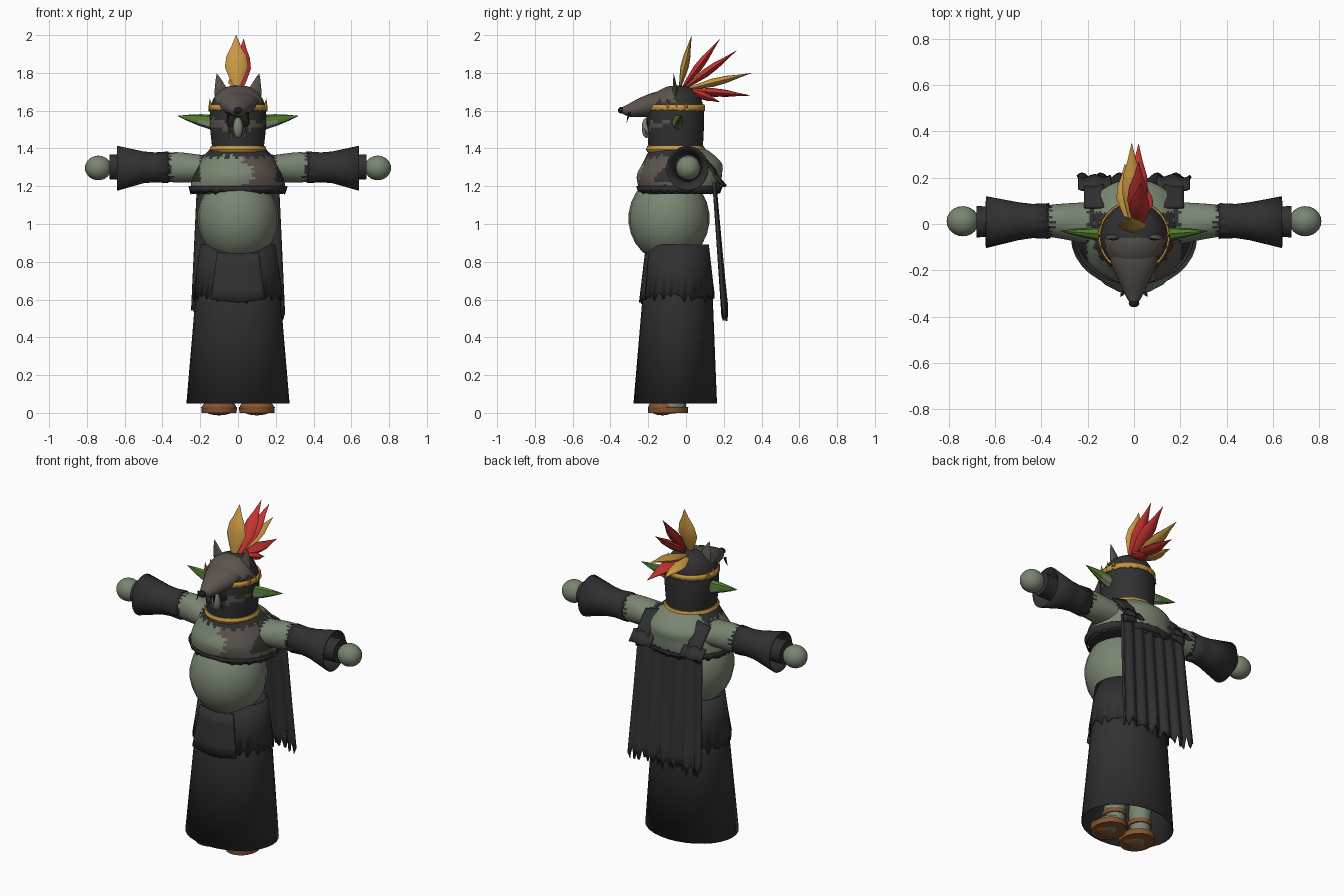
import bpy, bmesh, math
from mathutils import Vector, Matrix

if "Cube" in bpy.data.objects:
    bpy.data.objects.remove(bpy.data.objects["Cube"], do_unlink=True)


def material(name, r, g, b):
    m = bpy.data.materials.new(name)
    m.use_nodes = True
    m.diffuse_color = (r, g, b, 1)
    m.node_tree.nodes["Principled BSDF"].inputs["Base Color"].default_value = (r, g, b, 1)
    return m


SKIN = material("grey green skin", .19, .235, .165)
CLOTH = material("dark cloth", .03, .03, .03)
HIDE = material("brown grey hide", .105, .087, .075)
GOLD = material("gold trim", .55, .30, .05)
YELLOW = material("yellow feather", .60, .32, .06)
RED = material("red feather", .55, .035, .03)
GREEN = material("leaf green", .08, .20, .03)
BROWN = material("brown leather", .24, .09, .03)
BLACK = material("black", .012, .012, .013)


def rag(a):
    """Uneven wave between -1 and 1 for torn edges."""
    return .5 * math.sin(a * 41) + .3 * math.sin(a * 97 + 1) + .2 * math.sin(a * 203)


def finish(name, bm, mats, rule=None, thick=0, angle=40):
    bmesh.ops.recalc_face_normals(bm, faces=bm.faces)
    if rule:
        for f in bm.faces:
            f.material_index = rule(f.calc_center_median())
    me = bpy.data.meshes.new(name)
    bm.to_mesh(me)
    bm.free()
    for m in mats:
        me.materials.append(m)
    ob = bpy.data.objects.new(name, me)
    bpy.context.collection.objects.link(ob)
    bpy.ops.object.select_all(action='DESELECT')
    ob.select_set(True)
    bpy.context.view_layer.objects.active = ob
    bpy.ops.object.shade_smooth_by_angle(angle=math.radians(angle))
    if thick:
        mod = ob.modifiers.new("thickness", 'SOLIDIFY')
        mod.thickness = thick
        mod.offset = 0
    return ob


def resample(rings, steps):
    """Catmull-Rom steps between the given rings."""
    out = []
    for i in range(len(rings) - 1):
        p = [rings[max(0, min(len(rings) - 1, i + k))] for k in (-1, 0, 1, 2)]
        for s in range(steps):
            t = s / steps
            out.append([.5 * (2 * b + (c - a) * t + (2 * a - 5 * b + 4 * c - d) * t * t
                              + (3 * b - a - 3 * c + d) * t ** 3) for a, b, c, d in zip(*p)])
    return out + [list(rings[-1])]


def loft(name, rings, mats, axis='z', n=32, steps=1, caps=True, rule=None, thick=0, angle=40, jag=None):
    """Rings are (position, centre 1, centre 2, radius 1, radius 2) along an axis."""
    bm = bmesh.new()
    rows = []
    rings = resample(rings, steps) if steps > 1 else rings
    for k, (t, c1, c2, r1, r2) in enumerate(rings):
        row = []
        for i in range(n):
            a = math.tau * i / n
            u, v, w = c1 + r1 * math.cos(a), c2 + r2 * math.sin(a), t
            if jag and k == 0:
                w += jag * rag(i * .37)
            row.append(bm.verts.new({'x': (w, u, v), 'y': (u, w, v), 'z': (u, v, w)}[axis]))
        rows.append(row)
    for a, b in zip(rows, rows[1:]):
        for i in range(n):
            j = (i + 1) % n
            bm.faces.new((a[i], a[j], b[j], b[i]))
    if caps:
        bm.faces.new(rows[0])
        bm.faces.new(rows[-1])
    return finish(name, bm, mats, rule, thick, angle)


def ball(name, centre, radii, mat, n=24):
    bm = bmesh.new()
    bmesh.ops.create_uvsphere(bm, u_segments=n, v_segments=n * 2 // 3, radius=1,
                              matrix=Matrix.Translation(centre) @ Matrix.Diagonal((*radii, 1)))
    return finish(name, bm, [mat])


def leaf(name, base, tip, wide, thin, mats, profile, n=8, rule=None):
    """Tapered shape from base to tip, flattened across its x side."""
    base, tip = Vector(base), Vector(tip)
    d = (tip - base).normalized()
    side = Vector((0, 1, 0)) if abs(d.x) > .8 else Vector((1, 0, 0))
    side = (side - d * side.dot(d)).normalized()
    up = d.cross(side)
    bm = bmesh.new()
    rows = []
    for t, r in profile:
        c = base.lerp(tip, t)
        rows.append([bm.verts.new(c + side * math.cos(math.tau * i / n) * wide * r
                                  + up * math.sin(math.tau * i / n) * thin * r) for i in range(n)])
    for a, b in zip(rows, rows[1:]):
        for i in range(n):
            bm.faces.new((a[i], a[(i + 1) % n], b[(i + 1) % n], b[i]))
    bm.faces.new(rows[0])
    bm.faces.new(rows[-1])
    return finish(name, bm, mats, rule)


def sheet(name, shape, mat, cols=40, rows=10, thick=.012):
    """Cloth sheet from shape(u, v), u and v in 0..1."""
    bm = bmesh.new()
    g = [[bm.verts.new(shape(i / cols, j / rows)) for i in range(cols + 1)] for j in range(rows + 1)]
    for j in range(rows):
        for i in range(cols):
            bm.faces.new((g[j][i], g[j][i + 1], g[j + 1][i + 1], g[j + 1][i]))
    return finish(name, bm, [mat], thick=thick, angle=60)


CONE = [(0, 1), (1, .02)]
HORN = [(0, 1), (.4, .72), (.75, .35), (1, .02)]
PLUME = [(0, .15), (.2, .6), (.42, 1), (.62, .85), (.8, .4), (1, .02)]

# Skirt, torn overskirt and front flap
loft("skirt", [(.05, 0, -.057, .27, .218), (.58, 0, -.045, .225, .185), (.88, 0, -.045, .19, .155)],
     [CLOTH], caps=False, thick=.006)
loft("overskirt", [(.615, 0, -.045, .232, .192), (.75, 0, -.045, .215, .178), (.89, 0, -.045, .195, .162)],
     [CLOTH], n=64, caps=False, thick=.008, jag=.04)


def flap(u, v):
    x = (u - .5) * (.29 - .07 * v)
    return x, -.243 + .9 * x * x + .03 * v, .585 + .25 * v + .03 * abs(u - .5)


sheet("front_flap", flap, CLOTH, 12, 4)

# Belly and chest
ball("belly", (0, -.09, 1.03), (.215, .215, .235), SKIN, 20)


def chest_rule(c):
    r = rag(math.atan2(c.y, c.x) * .6)
    if c.z < 1.195 + .015 * r or (abs(c.x) > .2 and c.z > 1.22 and c.y < .02):
        return 1
    if c.z > 1.355 + .02 * r and c.y < .05:
        return 1
    return 2 if c.y < -.02 and c.x > .06 + .05 * rag(c.z) and c.z < 1.37 else 0


loft("chest", [(1.16, 0, -.035, .238, .2), (1.2, 0, -.035, .25, .218), (1.26, 0, -.035, .235, .225),
               (1.32, 0, -.02, .21, .21), (1.38, 0, -.035, .165, .165), (1.41, 0, -.055, .125, .13)],
     [SKIN, CLOTH, HIDE], n=80, steps=5, rule=chest_rule)
loft("chest_wrap", [(1.165, 0, -.035, .25, .212), (1.2, 0, -.035, .26, .226)],
     [CLOTH], n=64, caps=False, thick=.006, jag=.012)

# Back cape with folds, torn hem and shoulder straps
def cape(u, v):
    x = (u - .5) * (.49 - .06 * v)
    hem = (1 - v) ** 4 * .05 * rag(u * 2.3)
    return x, .205 - .055 * v + .012 * math.sin(u * 38) * (1 - .6 * v), .53 + .69 * v + hem


sheet("cape", cape, CLOTH, 48, 12)

for s, side in ((1, "left"), (-1, "right")):
    # Cape strap over the shoulder
    sheet(side + "_cape_strap", lambda u, v: (s * (.13 + .085 * u), .17 - .13 * v * v + .03 * v,
                                              1.19 + .185 * v - .02 * u), CLOTH, 4, 6)
    sheet(side + "_shoulder_rag", lambda u, v: (s * (.1 + .14 * u), .205 - .05 * v + .015 * rag(u),
                                                1.2 + .06 * v), CLOTH, 8, 2)
    # Arm, flared sleeve and hand
    def arm_rule(c):
        a = math.atan2(c.z - 1.3, c.y)
        return int(abs(c.x) > .36 + .025 * rag(a * .5) or abs(c.x) < .195 + .02 * rag(a * .4))

    loft(side + "_arm", [(s * .15, 0, 1.29, .095, .07), (s * .22, .005, 1.295, .088, .074),
                         (s * .32, .012, 1.3, .075, .08), (s * .42, .013, 1.3, .064, .074),
                         (s * .55, .01, 1.3, .062, .068), (s * .68, .01, 1.303, .068, .066)],
         [SKIN, CLOTH], 'x', n=40, steps=6, rule=arm_rule)
    loft(side + "_sleeve", [(s * .37, .013, 1.3, .073, .08), (s * .44, .013, 1.3, .07, .075),
                            (s * .5, .012, 1.3, .078, .08), (s * .64, .008, 1.295, .108, .115)],
         [CLOTH], 'x', caps=False, thick=.008, jag=.015)
    ball(side + "_hand", (s * .74, .012, 1.297), (.07, .065, .065), SKIN)

    # Leg and sandal
    loft(side + "_leg", [(.03, s * .09, -.06, .055, .06), (.4, s * .09, -.05, .07, .075)], [SKIN], n=16)
    loft(side + "_sole", [(0, s * .1, -.095, .092, .105), (.03, s * .1, -.095, .095, .107)], [BROWN], n=24)
    ball(side + "_foot", (s * .1, -.09, .035), (.078, .09, .04), SKIN)
    ball(side + "_sandal_toe", (s * .1, -.125, .03), (.09, .073, .043), BROWN)
    loft(side + "_ankle_strap", [(.075, s * .09, -.06, .065, .07), (.1, s * .09, -.06, .065, .07)], [BROWN], n=20)

    # Goblin ear, animal ear, band spike and tooth
    leaf(side + "_long_ear", (s * .13, -.045, 1.538), (s * .32, -.03, 1.572), .032, .042, [GREEN, SKIN],
         HORN, rule=lambda c: int(c.z < 1.54 and abs(c.x) < .23))
    leaf(side + "_hide_ear", (s * .082, -.055, 1.67), (s * .112, -.065, 1.797), .042, .016, [HIDE], HORN)
    for y in (-.1, -.05, 0):
        leaf(side + "_band_spike", (s * .145, y, 1.615), (s * .15, y, 1.665), .012, .012, [GOLD], CONE, 6)
    leaf(side + "_hide_tooth", (s * .05, -.3, 1.59), (s * .058, -.315, 1.535), .009, .009, [BLACK], CONE, 6)
    leaf(side + "_lower_tusk", (s * .035, -.2, 1.46), (s * .045, -.225, 1.51), .009, .009, [SKIN], CONE, 6)


# Hooded head with hide remnants
def head_rule(c):
    if c.y < -.06 and c.z > 1.655 + .02 * rag(c.x * 2):
        return 1
    return int(c.y < -.09 and abs(c.x) > .05 and abs(c.z - 1.53) < .03 * (1 + rag(c.x + c.z)) * .6)


loft("hood", [(1.36, 0, -.055, .13, .14), (1.45, 0, -.055, .142, .147), (1.55, 0, -.055, .15, .15),
              (1.63, 0, -.055, .143, .145), (1.69, 0, -.05, .112, .115), (1.725, 0, -.045, .06, .06),
              (1.733, 0, -.045, .01, .01)], [CLOTH, HIDE], n=64, steps=5, rule=head_rule)
loft("neck_collar", [(1.38, 0, -.055, .143, .15), (1.395, 0, -.055, .151, .157), (1.412, 0, -.055, .143, .15)],
     [GOLD], n=40)
loft("head_band", [(1.6, 0, -.055, .152, .152), (1.632, 0, -.055, .149, .15)], [GOLD],
     n=64, caps=False, thick=.008, jag=.008)

# Animal snout over the brow
loft("hide_snout", [(-.1, 0, 1.655, .105, .055), (-.17, 0, 1.635, .098, .062), (-.24, 0, 1.618, .068, .052),
                    (-.3, 0, 1.603, .042, .035), (-.335, 0, 1.602, .022, .018)], [HIDE], 'y', n=24, steps=3)
ball("snout_tip", (0, -.342, 1.602), (.023, .018, .018), BLACK, 12)
ball("mouth_shadow", (0, -.19, 1.54), (.065, .02, .045), BLACK, 16)
ball("face_nose", (0, -.208, 1.51), (.026, .026, .055), SKIN, 16)

# Feather crest
crest = [("yellow", -.01, .03, 2.0, YELLOW), ("red", .03, .18, 1.98, RED), ("red", .02, .27, 1.92, RED),
         ("yellow", -.01, .35, 1.8, YELLOW), ("red", .02, .345, 1.68, RED), ("yellow", -.04, .26, 1.68, YELLOW),
         ("red", .05, .18, 1.645, RED)]
for k, (colour, x, y, z, mat) in enumerate(crest):
    leaf(f"{colour}_feather_{k + 1}", (x * .6, -.035 + .008 * k, 1.71), (x, y, z),
         .062 if k == 0 else .045, .022, [mat], PLUME)
